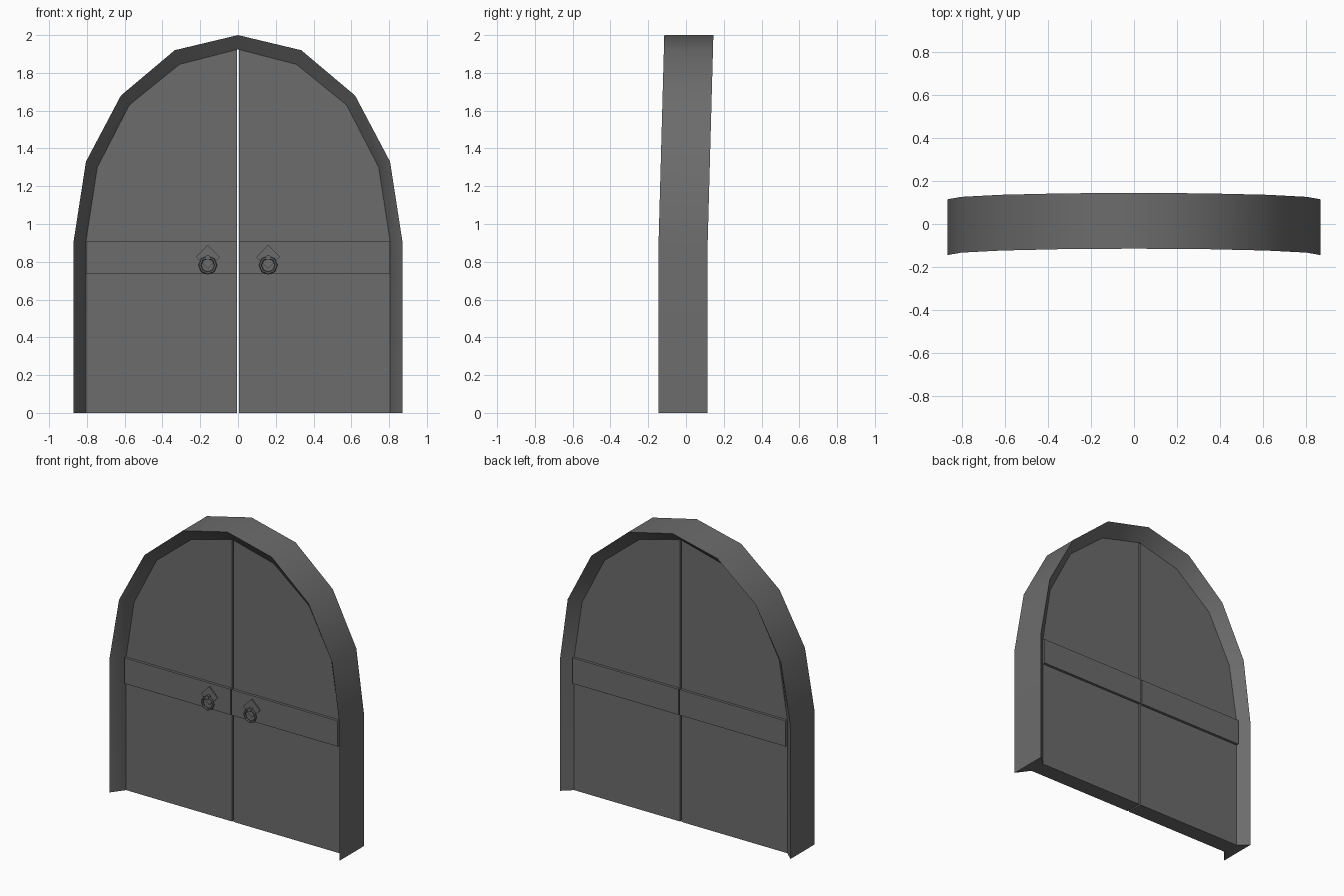
import bpy, bmesh, math
from mathutils import Matrix

cube = bpy.data.objects.get("Cube")
if cube:
    bpy.data.objects.remove(cube, do_unlink=True)

grey = bpy.data.materials.new("dark grey")
grey.use_nodes = True
grey.diffuse_color = (0.15, 0.15, 0.15, 1)
grey.node_tree.nodes["Principled BSDF"].inputs["Base Color"].default_value = (0.15, 0.15, 0.15, 1)

# Right halves of the arch, from the floor to the apex
OUTER = [(0.87, 0), (0.87, 0.91), (0.805, 1.33), (0.62, 1.68), (0.335, 1.92), (0, 2.0)]
INNER = [(0.805, 0), (0.805, 0.91), (0.745, 1.30), (0.575, 1.63), (0.31, 1.845), (0, 1.925)]
DOOR_Y = 0.057     # half thickness of the doors
GAP = 0.005        # half width of the slit between the doors
BAND_Y = 0.075


def finish(name, bm):
    bmesh.ops.recalc_face_normals(bm, faces=bm.faces)
    mesh = bpy.data.meshes.new(name)
    bm.to_mesh(mesh)
    bm.free()
    mesh.materials.append(grey)
    obj = bpy.data.objects.new(name, mesh)
    bpy.context.collection.objects.link(obj)
    return obj


def prism(name, outline, y0, y1):
    """Extrude an x-z outline from y0 to y1."""
    bm = bmesh.new()
    face = bm.faces.new([bm.verts.new((x, y0, z)) for x, z in outline])
    new = bmesh.ops.extrude_face_region(bm, geom=[face])["geom"]
    moved = [v for v in new if isinstance(v, bmesh.types.BMVert)]
    bmesh.ops.translate(bm, verts=moved, vec=(0, y1 - y0, 0))
    return finish(name, bm)


def whole(half):
    return half + [(-x, z) for x, z in reversed(half[:-1])]


def smooth(obj, angle):
    bpy.ops.object.select_all(action="DESELECT")
    obj.select_set(True)
    bpy.context.view_layer.objects.active = obj
    bpy.ops.object.shade_smooth_by_angle(angle=math.radians(angle))


# Arched frame: chamfered section swept round the arch, leaning back above the springing
bm = bmesh.new()
rings = []
for (ox, oz), (ix, iz) in zip(whole(OUTER), whole(INNER)):
    lean = 0.03 * max(0, oz - 0.91) / 1.09
    section = [(ox, -0.145 + lean, oz), (ox, 0.115 + lean, oz),
               (ix, DOOR_Y, iz), (ix, -DOOR_Y, iz)]
    rings.append([bm.verts.new(p) for p in section])
for a, b in zip(rings, rings[1:]):
    for i in range(4):
        j = (i + 1) % 4
        bm.faces.new((a[i], a[j], b[j], b[i]))
bm.faces.new(rings[0])
bm.faces.new(rings[-1])
smooth(finish("arch_frame", bm), 40)

for side, s in (("left", 1), ("right", -1)):
    # Door leaf
    leaf = [(GAP, 0)] + INNER[:-1] + [(GAP, 1.924)]
    prism(side + "_door", [(s * x, z) for x, z in leaf], -DOOR_Y, DOOR_Y)

    # Raised cross band on both faces
    band = [(GAP, 0.735), (0.805, 0.735), (0.805, 0.91), (GAP, 0.91)]
    prism(side + "_band", [(s * x, z) for x, z in band], -BAND_Y, BAND_Y)

    # Diamond plate of the handle
    cx, cz, r = s * 0.16, 0.826, 0.063
    diamond = [(cx + r, cz), (cx, cz + r), (cx - r, cz), (cx, cz - r)]
    prism(side + "_handle_plate", diamond, -BAND_Y - 0.008, -BAND_Y)

    # Small knob that carries the ring
    bm = bmesh.new()
    bmesh.ops.create_cone(bm, cap_ends=True, segments=8, radius1=0.013, radius2=0.013, depth=0.026,
                          matrix=Matrix.Translation((cx, -0.096, 0.823)) @ Matrix.Rotation(math.pi / 2, 4, "X"))
    finish(side + "_handle_knob", bm)

    # Hanging ring
    bpy.ops.mesh.primitive_torus_add(major_segments=8, minor_segments=6, major_radius=0.042,
                                     minor_radius=0.008, location=(cx, -0.098, 0.782),
                                     rotation=(math.pi / 2, 0, 0))
    ring = bpy.context.object
    ring.name = side + "_handle_ring"
    ring.data.materials.append(grey)
    smooth(ring, 50)
